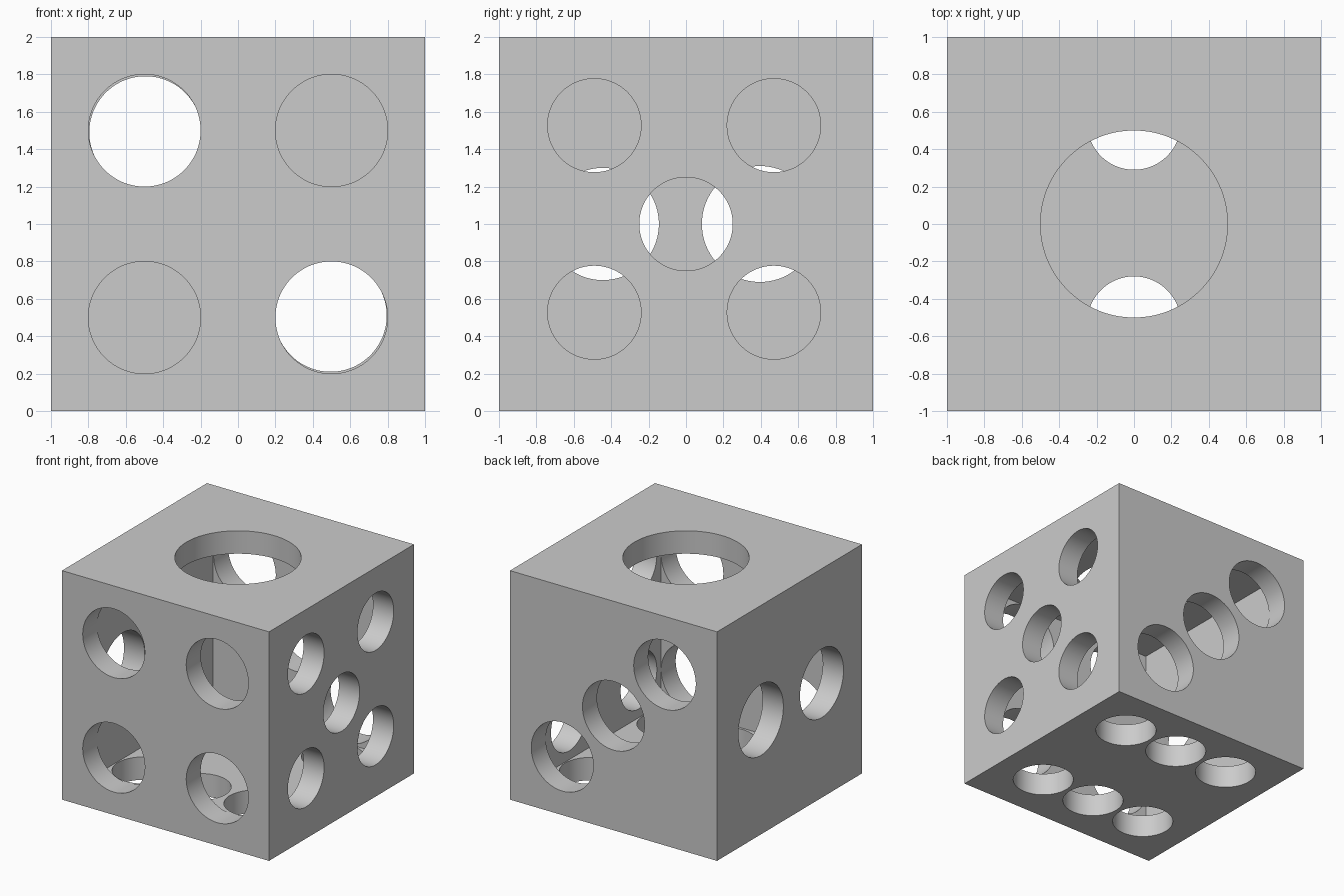
import bpy
import math
from mathutils import Vector

WALL = 0.2
SEGMENTS = 96

cube = bpy.data.objects.get("Cube")
if cube:
    bpy.data.objects.remove(cube, do_unlink=True)

# Single plain grey
grey = bpy.data.materials.new("plain grey")
grey.use_nodes = True
colour = (0.6, 0.6, 0.6, 1)
grey.diffuse_color = colour
grey.node_tree.nodes["Principled BSDF"].inputs["Base Color"].default_value = colour


def box(name, size):
    bpy.ops.mesh.primitive_cube_add(size=size, location=(0, 0, 1))
    obj = bpy.context.object
    obj.name = name
    obj.data.materials.append(grey)
    return obj


def hole(name, normal, centre, radius):
    """Cylinder that pierces only the wall facing along normal."""
    n = Vector(normal)
    place = Vector((0, 0, 1)) + n * (1 - WALL / 2) + Vector(centre)
    bpy.ops.mesh.primitive_cylinder_add(vertices=SEGMENTS, radius=radius, depth=WALL * 2, location=place)
    obj = bpy.context.object
    obj.name = name
    # Half a segment of twist keeps flats, not corners, beside the cavity walls
    twist = Vector((0, 0, 1)).rotation_difference(n).to_matrix()
    spin = math.pi / SEGMENTS
    for v in obj.data.vertices:
        x, y, z = v.co
        v.co = twist @ Vector((x * math.cos(spin) - y * math.sin(spin),
                               x * math.sin(spin) + y * math.cos(spin), z))
    obj.data.materials.append(grey)
    return obj


body = box("hollow_die", 2)
cutters = [box("cavity_cutter", 2 - 2 * WALL)]

# One large hole on top
cutters.append(hole("top_hole", (0, 0, 1), (0, 0, 0), 0.5))

# Two on the -x side
cutters.append(hole("side_two_hole", (-1, 0, 0), (0, 0.395, 0), 0.31))
cutters.append(hole("side_two_hole", (-1, 0, 0), (0, -0.445, 0), 0.3))

# Three along the back diagonal
for k in (-1, 0, 1):
    cutters.append(hole("back_hole", (0, 1, 0), (0.495 * k, 0, -0.49 * k), 0.3))

# Four on the front
for x in (-0.5, 0.5):
    for z in (-0.5, 0.5):
        cutters.append(hole("front_hole", (0, -1, 0), (x, 0, z), 0.3))

# Five on the +x side
cutters.append(hole("side_five_hole", (1, 0, 0), (0, 0, 0), 0.25))
for y in (-0.49, 0.47):
    for z in (-0.473, 0.527):
        cutters.append(hole("side_five_hole", (1, 0, 0), (0, y, z), 0.25))

# Six underneath
for x in (-0.54, 0, 0.54):
    for y in (-0.53, 0.54):
        cutters.append(hole("bottom_hole", (0, 0, -1), (x, y, 0), 0.25))

# Cut everything out of the body
for cutter in cutters:
    mod = body.modifiers.new(cutter.name, "BOOLEAN")
    mod.operation = "DIFFERENCE"
    mod.solver = "EXACT"
    mod.object = cutter
    bpy.context.view_layer.objects.active = body
    bpy.ops.object.modifier_apply(modifier=mod.name)
    bpy.data.objects.remove(cutter, do_unlink=True)

bpy.ops.object.select_all(action="DESELECT")
body.select_set(True)
bpy.context.view_layer.objects.active = body
bpy.ops.object.shade_smooth_by_angle(angle=math.radians(30))
